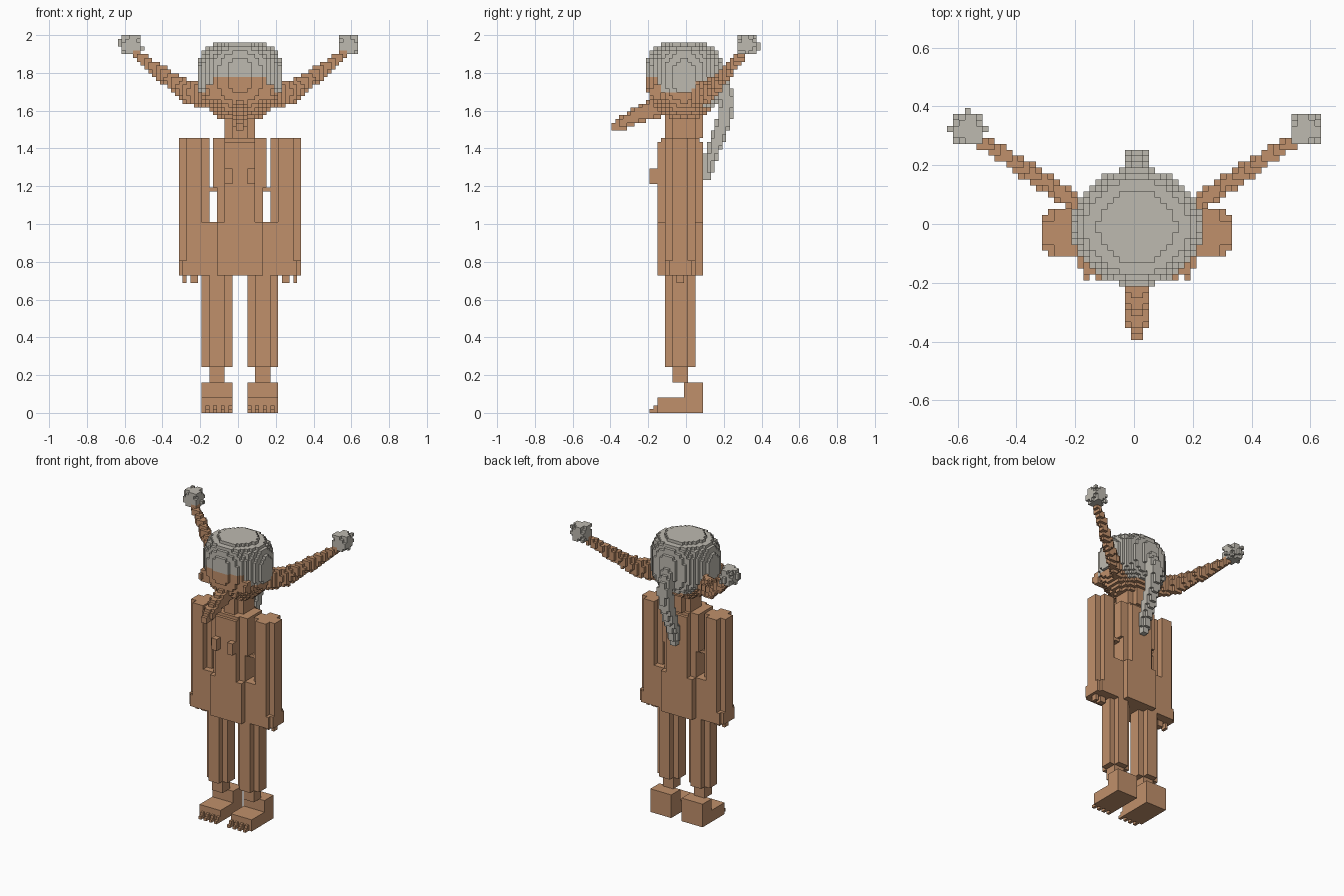
import bpy, bmesh, math, random
from mathutils import Vector

if "Cube" in bpy.data.objects:
    bpy.data.objects.remove(bpy.data.objects["Cube"])

V = 2 / 99  # edge of one block; the figure is 99 blocks tall
random.seed(4)


def material(name, rgb):
    m = bpy.data.materials.new(name)
    m.use_nodes = True
    m.diffuse_color = (*rgb, 1)
    m.node_tree.nodes["Principled BSDF"].inputs["Base Color"].default_value = (*rgb, 1)
    return m


TAN = material("tan skin", (0.527, 0.279, 0.147))
GREY = material("warm grey hair", (0.515, 0.491, 0.434))


# --- block sets -----------------------------------------------------------
def box(x0, x1, y0, y1, z0, z1):
    return {(x, y, z) for x in range(x0, x1) for y in range(y0, y1) for z in range(z0, z1)}


def column(x0, x1, y0, y1, z0, z1, cut=2):
    """Upright post with square notches along its four corners."""
    return (box(x0 + cut, x1 - cut, y0, y1, z0, z1)
            | box(x0, x1, y0 + cut, y1 - cut, z0, z1))


def blob(c, r):
    """Blocks whose centres lie in an ellipsoid."""
    spans = [range(math.floor(a - b), math.ceil(a + b) + 1) for a, b in zip(c, r)]
    return {(x, y, z) for x in spans[0] for y in spans[1] for z in spans[2]
            if sum(((p + 0.5 - a) / b) ** 2 for p, a, b in zip((x, y, z), c, r)) <= 1}


def sweep(points):
    """Tapered tube through (x, y, z, flat radius, upright radius) points."""
    cells = set()
    for a, b in zip(points, points[1:]):
        n = int((Vector(b[:3]) - Vector(a[:3])).length * 2) + 1
        for i in range(n + 1):
            p = [s + (e - s) * i / n for s, e in zip(a, b)]
            cells |= blob(p[:3], (p[3], p[3], p[4]))
    return cells


def mirror(cells):
    return {(-1 - x, y, z) for x, y, z in cells}


# Outward direction and the four corners of each block side
SIDES = []
for axis in range(3):
    for sign in (0, 1):
        d = [0, 0, 0]
        d[axis] = 2 * sign - 1
        ring = []
        for p, q in ((0, 0), (1, 0), (1, 1), (0, 1)):
            c = [0, 0, 0]
            c[axis], c[(axis + 1) % 3], c[(axis + 2) % 3] = sign, p, q
            ring.append(c)
        SIDES.append((d, ring if sign else ring[::-1]))


def build(name, cells, mats, rule=None):
    """Skin the exposed block sides and merge the flat areas."""
    bm = bmesh.new()
    corners = {}
    for cell in cells:
        for d, ring in SIDES:
            if tuple(a + b for a, b in zip(cell, d)) in cells:
                continue
            vs = []
            for c in ring:
                k = tuple(a + b for a, b in zip(cell, c))
                if k not in corners:
                    corners[k] = bm.verts.new(((k[0] + 0.5) * V, (k[1] + 0.5) * V, k[2] * V))
                vs.append(corners[k])
            f = bm.faces.new(vs)
            f.material_index = rule(cell) if rule else 0
    bmesh.ops.dissolve_limit(bm, angle_limit=0.01, verts=bm.verts[:], edges=bm.edges[:],
                             delimit={'MATERIAL'})
    me = bpy.data.meshes.new(name)
    bm.to_mesh(me)
    bm.free()
    for m in mats:
        me.materials.append(m)
    ob = bpy.data.objects.new(name, me)
    bpy.context.collection.objects.link(ob)
    return ob


def pair(name, cells, mat):
    build("left_" + name, cells, [mat])
    build("right_" + name, mirror(cells), [mat])


# --- legs and feet --------------------------------------------------------
pair("leg", column(2, 10, -6, 2, 12, 36) | column(4, 8, -4, 0, 8, 12, 0), TAN)
foot = box(2, 10, -8, 4, 0, 4) | box(2, 10, -1, 4, 4, 8)
for x in (2, 4, 6, 8):
    foot |= box(x, x + 1, -10, -8, 0, 1) | box(x, x + 1, -9, -8, 1, 2)
pair("foot", foot, TAN)

# --- torso ----------------------------------------------------------------
torso = box(-6, 6, -8, 4, 36, 50) | box(-10, 10, -6, 2, 36, 50)   # hips
torso |= box(-4, 4, -8, 4, 50, 71) | box(-6, 6, -6, 2, 50, 59)    # waist
torso |= box(-7, 7, -6, 2, 59, 72) | box(-4, 4, -7, 3, 71, 72)    # chest
torso |= box(-8, 8, -4, 0, 58, 59)                                # side links
build("torso", torso, [TAN])
pair("chest_bump", box(2, 4, -10, -8, 60, 64), TAN)

# --- arms, hands and fingertips -------------------------------------------
arm = column(8, 16, -6, 2, 40, 72) | column(8, 16, -6, 2, 36, 40, 1)
for x in (11, 12, 14):
    arm |= box(x, x + 1, -3, -1, 34, 36)
pair("arm", arm, TAN)

# --- neck and head with its hair cap --------------------------------------
build("neck", column(-4, 4, -6, 4, 72, 80), [TAN])


def in_head(x, y, z):
    r = math.hypot((x + 0.5) / 11, (y + 1.5) / 10)
    h = (z + 0.5 - 87) / (10 if z >= 87 else 11)
    e = 3.5 if z >= 87 else 2
    return r ** e + abs(h) ** e <= 1


def hair_rule(cell):
    x, y, z = cell
    if y > 3:
        limit = 80
    elif y < -6 and -7 <= x < 7:
        limit = 88
    else:
        limit = 84
    return 1 if z >= limit else 0


head = {c for c in box(-12, 12, -13, 11, 75, 98) if in_head(*c)}
build("head", head, [TAN, GREY], hair_rule)
pair("cheek", box(6, 9, -9, -7, 82, 86) | box(8, 9, -10, -9, 83, 85), TAN)

# --- pointed snout --------------------------------------------------------
snout = sweep([(0, -7, 80.5, 2.3, 3), (0, -12, 78.5, 2.2, 2.4), (0, -17, 76.3, 2, 1.4)])
build("snout", snout | box(-1, 1, -20, -16, 74, 76), [TAN])

# --- long ears with tufted tips -------------------------------------------
ear = sweep([(9, 2, 83, 1.6, 3.5), (14, 5.5, 84.3, 1.5, 3),
             (20, 9.5, 88.5, 1.4, 2.3), (27, 14, 93.8, 1.2, 1.2)])
pair("ear", ear, TAN)
tuft = {c for c in box(26, 31, 13, 18, 94, 99)
        if sum(abs(a - b) for a, b in zip(c, (28, 15, 96))) <= 4 or random.random() < 0.35}
build("left_ear_tuft", tuft, [GREY])
nubs = box(-32, -31, 15, 16, 96, 98) | box(-29, -28, 18, 19, 95, 97) | box(-26, -25, 15, 16, 95, 96)
build("right_ear_tuft", mirror(tuft) | nubs, [GREY])

# --- pigtail --------------------------------------------------------------
pigtail = sweep([(0, 8, 87, 2.4, 2), (0, 10.3, 82, 2.2, 2), (0, 9.3, 76, 2, 2),
                 (0, 7.5, 71, 1.9, 2), (0, 5.6, 66, 1.7, 2), (0, 5, 62.5, 1.5, 1.6)])
build("pigtail", pigtail, [GREY])
